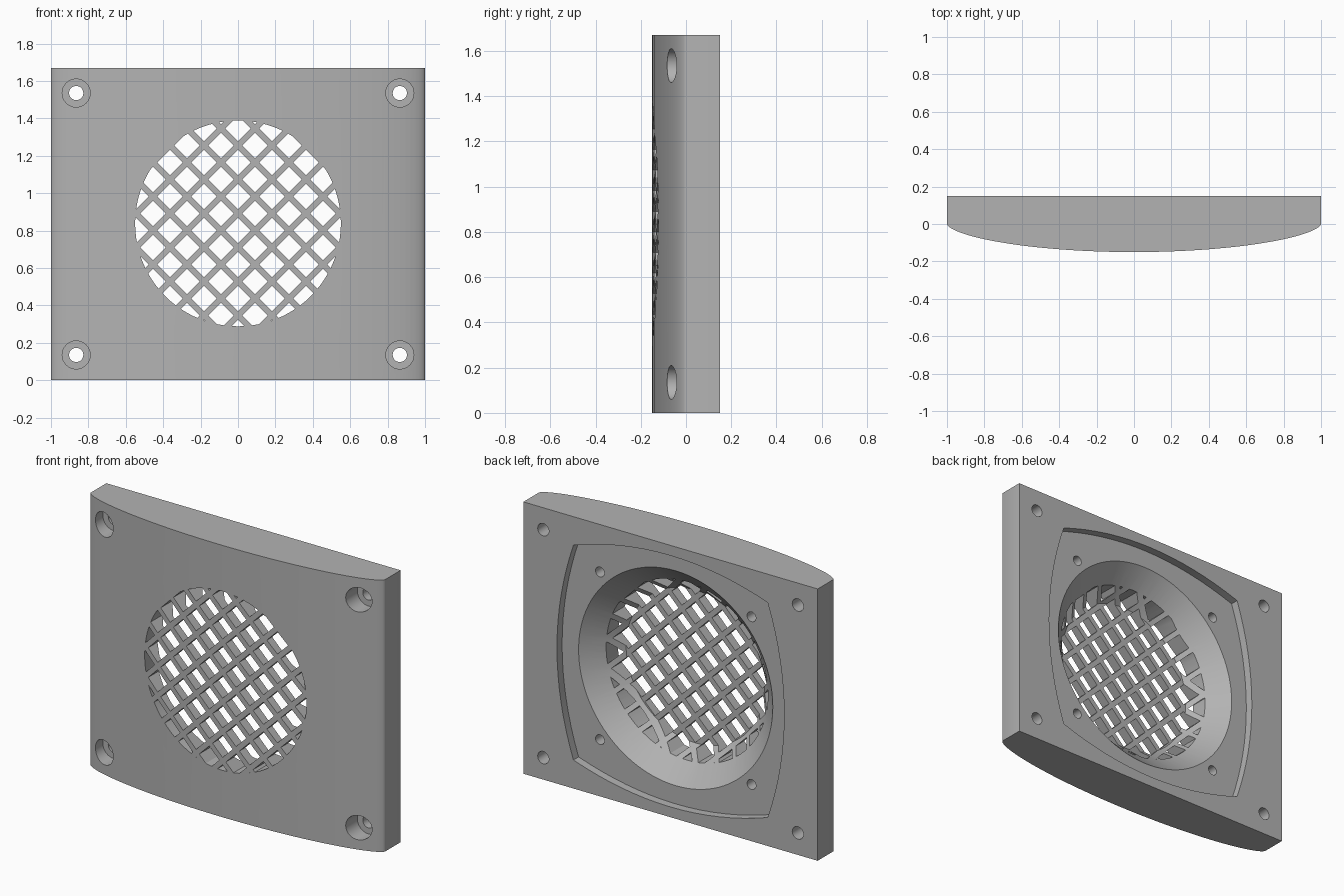
import bpy, bmesh
from math import sin, cos, pi
from mathutils import Vector, Matrix

if "Cube" in bpy.data.objects:
    bpy.data.objects.remove(bpy.data.objects["Cube"], do_unlink=True)

HEIGHT, BACK, MID = 1.67, 0.15, 0.835   # panel height, back plane, centre height

grey = bpy.data.materials.new("plain_grey")
grey.use_nodes = True
grey.diffuse_color = (0.45, 0.45, 0.45, 1)
grey.node_tree.nodes["Principled BSDF"].inputs["Base Color"].default_value = grey.diffuse_color


def finish(name, bm):
    bmesh.ops.recalc_face_normals(bm, faces=bm.faces)
    mesh = bpy.data.meshes.new(name)
    bm.to_mesh(mesh)
    bm.free()
    mesh.materials.append(grey)
    obj = bpy.data.objects.new(name, mesh)
    bpy.context.collection.objects.link(obj)
    return obj


def extrude(name, outlines, direction, rim=0):
    """Solid prisms from flat outlines; a rim width turns them into frames."""
    bm = bmesh.new()
    for pts in outlines:
        bm.faces.new([bm.verts.new(p) for p in pts])
    bm.normal_update()
    if rim:
        inner = list(bm.faces)
        bmesh.ops.inset_region(bm, faces=inner, thickness=rim)
        bmesh.ops.delete(bm, geom=inner, context='FACES')
    grown = bmesh.ops.extrude_face_region(bm, geom=list(bm.faces), use_keep_orig=True)
    moved = [g for g in grown["geom"] if isinstance(g, bmesh.types.BMVert)]
    bmesh.ops.translate(bm, verts=moved, vec=direction)
    return finish(name, bm)


def circle(x, z, r, y, n=32):
    return [(x + r * cos(2 * pi * i / n), y, z + r * sin(2 * pi * i / n)) for i in range(n)]


def corners(dx, dz):
    return [(sx * dx, MID + sz * dz) for sx in (-1, 1) for sz in (-1, 1)]


def along_y(d):
    return Vector((0, d, 0))


def boolean(obj, cutter, operation='DIFFERENCE'):
    mod = obj.modifiers.new(cutter.name, 'BOOLEAN')
    mod.object, mod.operation, mod.solver = cutter, operation, 'EXACT'
    graph = bpy.context.evaluated_depsgraph_get()
    mesh = bpy.data.meshes.new_from_object(obj.evaluated_get(graph))
    obj.modifiers.clear()
    obj.data = mesh
    bpy.data.objects.remove(cutter, do_unlink=True)


# Panel body with a bowed front
N = 48
bow = [-cos(pi * i / N) for i in range(N + 1)]
front = [(x, -0.15 * max(0, 1 - x * x) ** 0.6, 0) for x in bow]
panel = extrude("grille_panel", [front + [(1, BACK, 0), (-1, BACK, 0)]], Vector((0, 0, HEIGHT)))

# Gasket groove around the back
gx, gz = 0.946, MID - 0.054
frame = [(-gx, 0.12, MID - gz), (gx, 0.12, MID - gz), (gx, 0.12, MID + gz), (-gx, 0.12, MID + gz)]
boolean(panel, extrude("gasket_groove", [frame], along_y(0.1), rim=0.03))

# Bulged square recess for the driver
steps = [-1 + i / 8 for i in range(16)]
recess = []
for turn in range(4):
    c, s = round(cos(turn * pi / 2)), round(sin(turn * pi / 2))
    for t in steps:
        a, b = 0.66 * t, -(0.66 + 0.112 * (1 - t * t))
        recess.append((a * c - b * s, 0.10, MID + a * s + b * c))
boolean(panel, extrude("driver_recess", [recess], along_y(0.1)))

# Conical opening behind the grille
bm = bmesh.new()
bmesh.ops.create_cone(bm, cap_ends=True, segments=96, radius1=0.47, radius2=0.76, depth=0.29,
                      matrix=Matrix.Translation((0, 0.055, MID)) @ Matrix.Rotation(-pi / 2, 4, 'X'))
boolean(panel, finish("cone_opening", bm))

# Diagonal lattice of openings, clipped to a circle
PITCH, HALF = 0.182, 0.0685
diamonds = []
for i in range(-8, 9):
    for j in range(-8, 9):
        x, z = i * PITCH / 2, MID - 0.035 + j * PITCH / 2
        if (i + j) % 2 == 0 and x * x + (z - MID) ** 2 < 0.4:
            diamonds.append(circle(x, z, HALF, -0.3, 4))
lattice = extrude("lattice_openings", diamonds, along_y(0.37))
boolean(lattice, extrude("lattice_limit", [circle(0, MID + 0.003, 0.55, -0.4, 96)], along_y(0.6)),
        'INTERSECT')
boolean(panel, lattice)

# Corner screw holes with counterbores, and blind driver screw holes
screws = corners(0.865, 0.70)
boolean(panel, extrude("counterbores", [circle(x, z, 0.075, -0.3) for x, z in screws], along_y(0.33)))
boolean(panel, extrude("screw_holes", [circle(x, z, 0.038, -0.3) for x, z in screws], along_y(0.6)))
boolean(panel, extrude("driver_holes", [circle(x, z, 0.03, 0.0) for x, z in corners(0.515, 0.515)],
                       along_y(0.3)))

# Smooth curved walls, keep hard edges
bpy.ops.object.select_all(action='DESELECT')
panel.select_set(True)
bpy.context.view_layer.objects.active = panel
bpy.ops.object.shade_smooth_by_angle(angle=0.5)
